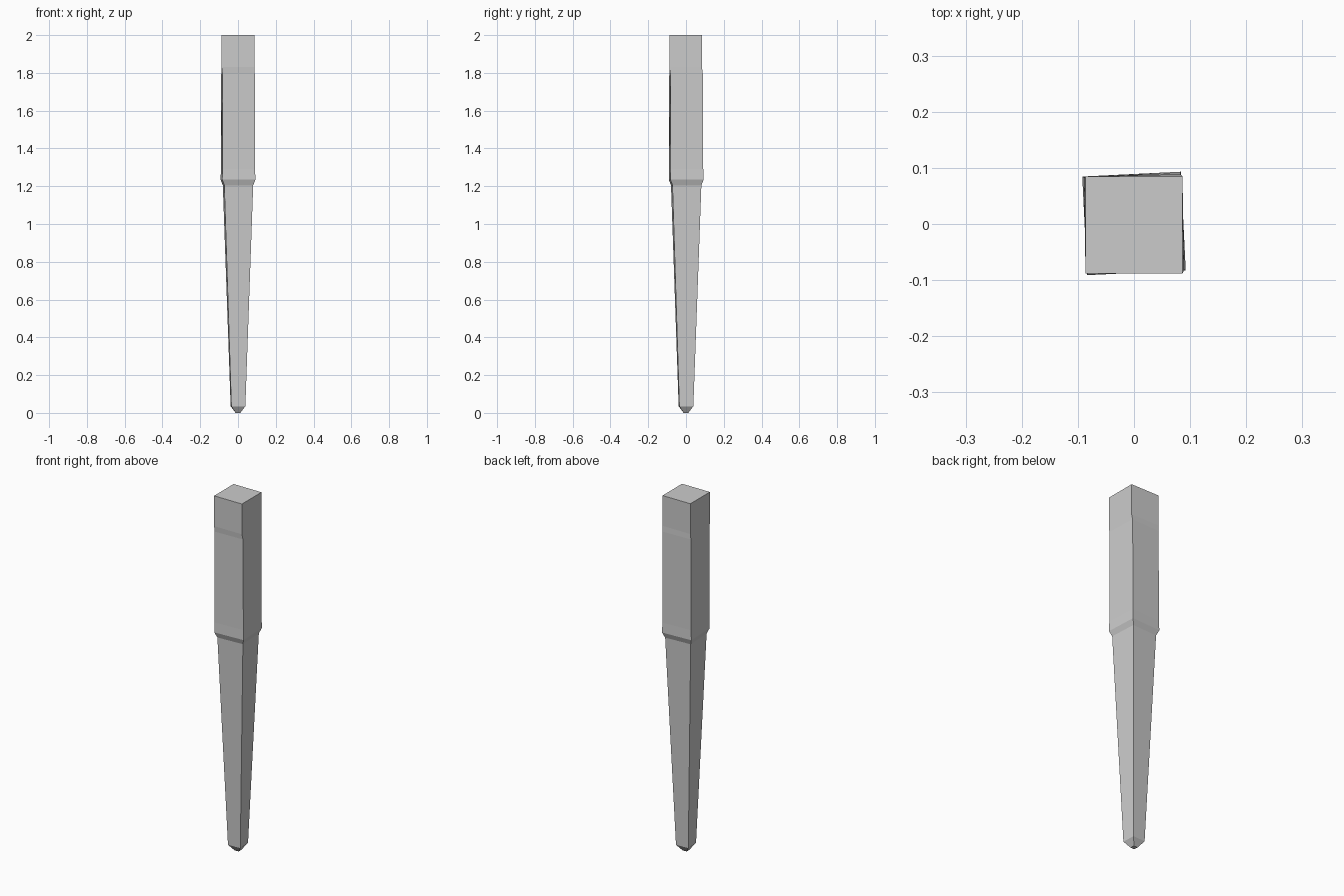
import bpy, bmesh, math

if "Cube" in bpy.data.objects:
    bpy.data.objects.remove(bpy.data.objects["Cube"])

# Square sections from the foot up: z, half width, twist in degrees, y offset
SECTIONS = [
    (0.000, 0.012, 3.0, 0.0),      # tip of the foot
    (0.035, 0.037, 3.0, 0.0),      # foot chamfer
    (1.205, 0.0765, 3.0, 0.001),   # top of the taper
    (1.235, 0.0880, 2.8, 0.001),   # shoulder
    (1.290, 0.0865, 2.6, 0.001),
    (1.800, 0.0860, 1.8, 0.0),     # block below the faint seam
    (1.830, 0.0865, 0.0, -0.002),  # straight cap block
    (2.000, 0.0865, 0.0, -0.002),
]


def square(bm, z, half, twist, dy):
    """One twisted square loop of vertices."""
    r = half * math.sqrt(2)
    angles = [math.radians(45 + 90 * i + twist) for i in range(4)]
    return [bm.verts.new((r * math.cos(a), r * math.sin(a) + dy, z)) for a in angles]


# Tapered leg lofted through the sections
bm = bmesh.new()
rings = [square(bm, *s) for s in SECTIONS]
for low, high in zip(rings, rings[1:]):
    for i in range(4):
        j = (i + 1) % 4
        bm.faces.new((low[i], low[j], high[j], high[i]))
bm.faces.new(rings[0][::-1])
bm.faces.new(rings[-1])
bmesh.ops.recalc_face_normals(bm, faces=bm.faces[:])

mesh = bpy.data.meshes.new("tapered_post")
bm.to_mesh(mesh)
bm.free()
post = bpy.data.objects.new("tapered_post", mesh)
bpy.context.collection.objects.link(post)
